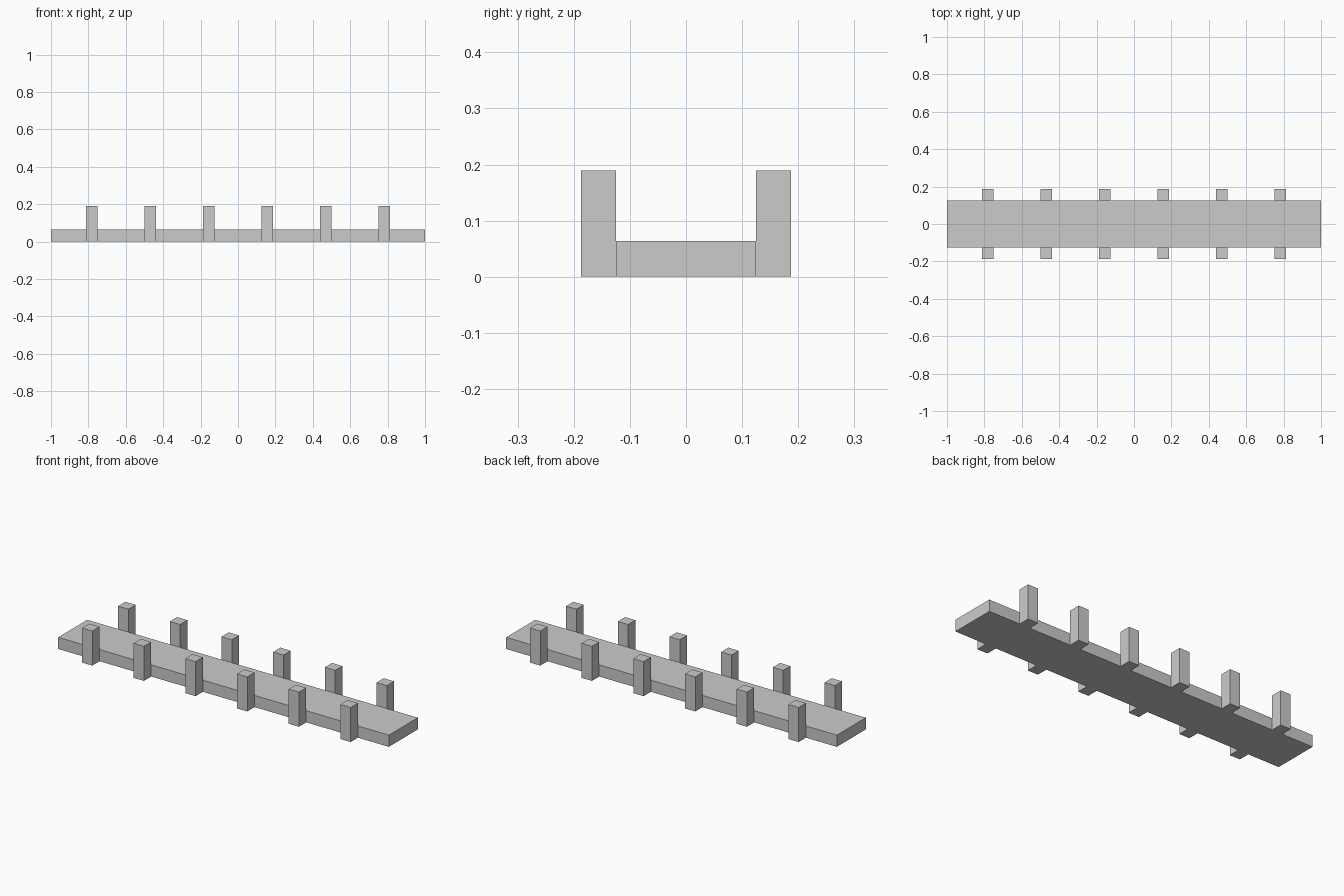
import bpy

if "Cube" in bpy.data.objects:
    bpy.data.objects.remove(bpy.data.objects["Cube"])


def box(name, x, y, z):
    """Box spanning the given (min, max) ranges."""
    bpy.ops.mesh.primitive_cube_add(size=1, location=[sum(r) / 2 for r in (x, y, z)])
    ob = bpy.context.object
    ob.name = name
    ob.scale = [r[1] - r[0] for r in (x, y, z)]
    bpy.ops.object.transform_apply(location=False, rotation=False, scale=True)
    return ob


# Long flat deck
box("deck", (-1, 1), (-0.125, 0.125), (0, 0.064))

# Six square posts along each long edge
WIDTH, SPACING, COUNT = 0.0625, 0.3125, 6
for side, label in ((-1, "front"), (1, "back")):
    for i in range(COUNT):
        x = (i - (COUNT - 1) / 2) * SPACING
        y = sorted((side * 0.125, side * 0.1875))
        box(f"{label}_post_{i + 1}", (x - WIDTH / 2, x + WIDTH / 2), y, (0, 0.189))
